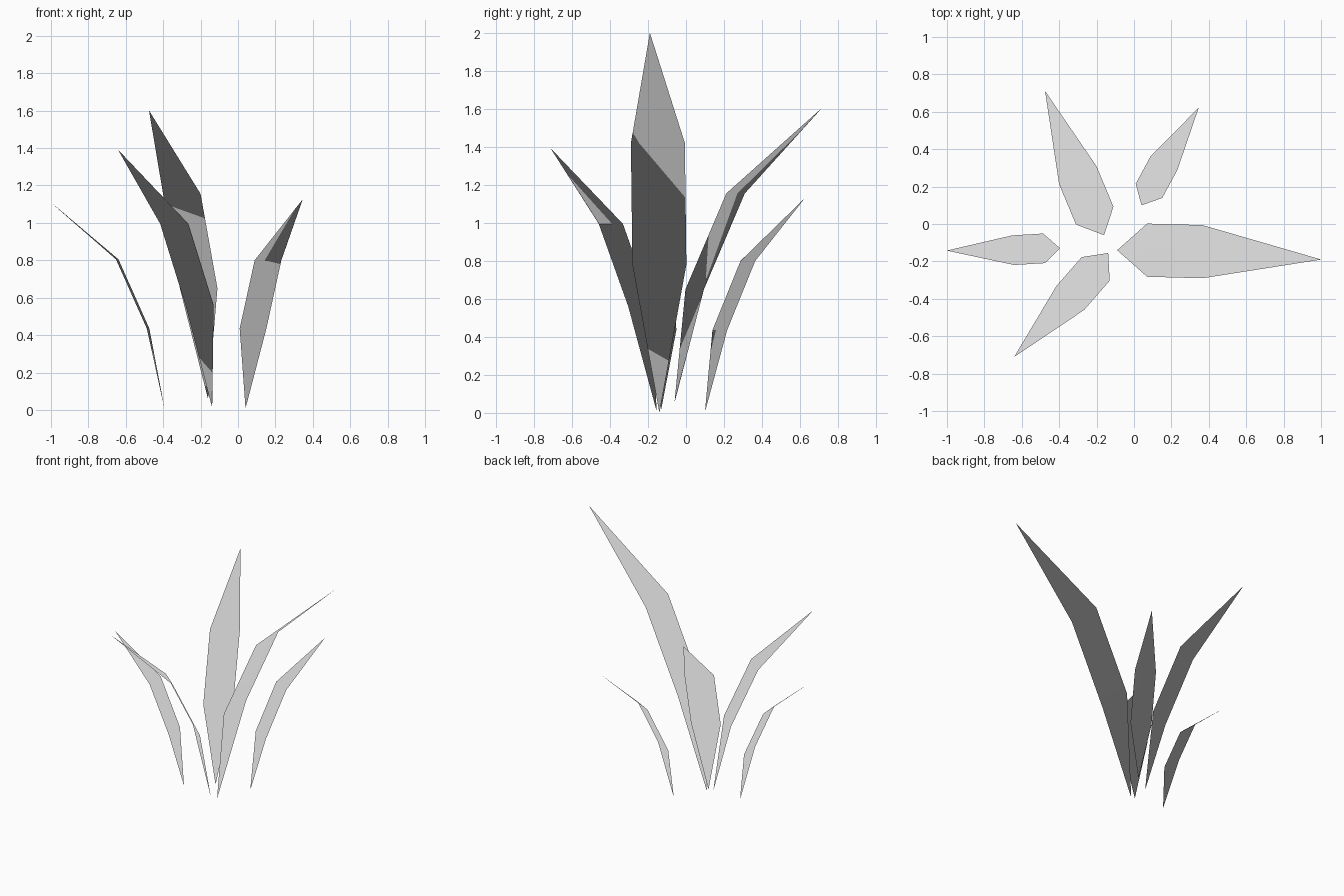
import bpy
from mathutils import Vector

if "Cube" in bpy.data.objects:
    bpy.data.objects.remove(bpy.data.objects["Cube"])

grey = bpy.data.materials.new("pale_grey")
grey.diffuse_color = (0.8, 0.8, 0.8, 1)
grey.use_nodes = True
grey.node_tree.nodes["Principled BSDF"].inputs["Base Color"].default_value = grey.diffuse_color


def add_blade(name, base, mid, upper, tip, half):
    """Folded leaf: pointed base, two equal-width bends, pointed tip."""
    base, mid, upper, tip = map(Vector, (base, mid, upper, tip))
    side = Vector((half[0], half[1], 0))
    top = [base, mid - side, mid + side, upper - side, upper + side, tip]
    faces = [(0, 1, 2), (1, 3, 4, 2), (3, 5, 4)]

    # make the upper sheet face upwards
    across = (top[1] - top[0]).cross(top[2] - top[0])
    if across.z < 0:
        faces = [f[::-1] for f in faces]
        across.negate()

    # paper-thin lower sheet, facing the other way
    gap = across.normalized() * 0.0015
    n = len(top)
    verts = top + [v - gap for v in top]
    faces += [tuple(i + n for i in reversed(f)) for f in faces]

    mesh = bpy.data.meshes.new(name)
    mesh.from_pydata(verts, [], faces)
    mesh.materials.append(grey)
    mesh.polygons.foreach_set("use_smooth", [True] * len(faces))
    mesh.update()

    # even foliage shading: upper sheet lit from above, lower from below
    normals = [(0, 0, 1 if loop.vertex_index < n else -1) for loop in mesh.loops]
    mesh.normals_split_custom_set(normals)
    bpy.context.collection.objects.link(bpy.data.objects.new(name, mesh))


# name, base, lower bend, upper bend, tip, half-width direction
add_blade("tall_right_blade", (-0.09, -0.14, 0.0), (0.07, -0.14, 0.78),
          (0.365, -0.148, 1.42), (1.0, -0.19, 2.0), (0, 0.142))
add_blade("back_left_blade", (-0.16, -0.06, 0.06), (-0.21, 0.045, 0.65),
          (-0.30, 0.26, 1.155), (-0.475, 0.71, 1.60), (0.10, 0.048))
add_blade("front_left_blade", (-0.138, -0.155, 0.015), (-0.205, -0.24, 0.56),
          (-0.34, -0.395, 0.995), (-0.64, -0.71, 1.39), (-0.075, 0.063))
add_blade("left_blade", (-0.395, -0.13, 0.02), (-0.48, -0.13, 0.435),
          (-0.645, -0.14, 0.805), (-1.0, -0.142, 1.11), (-0.006, 0.079))
add_blade("back_right_blade", (0.04, 0.10, 0.01), (0.08, 0.177, 0.435),
          (0.16, 0.325, 0.80), (0.345, 0.62, 1.125), (-0.071, 0.038))
